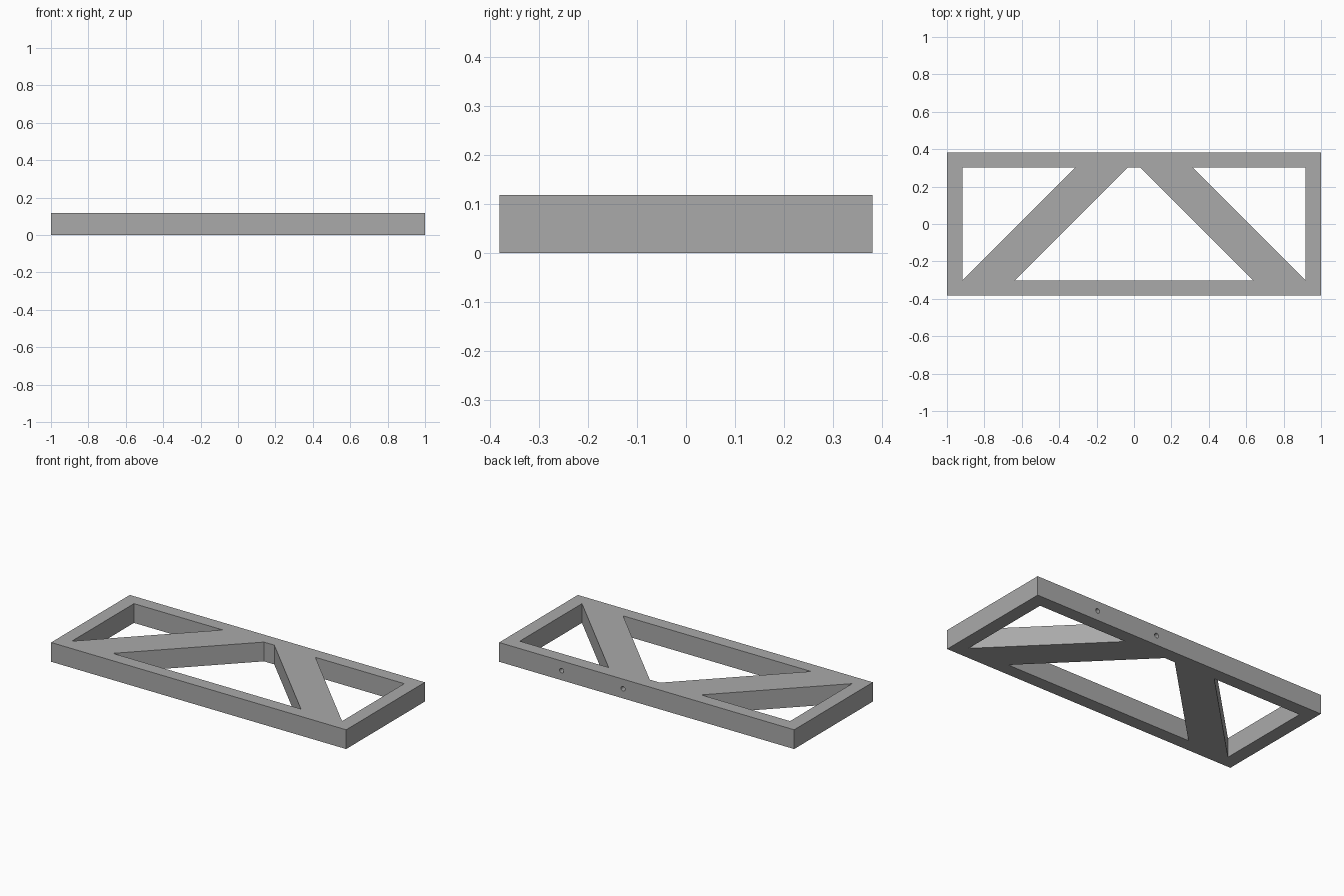
import bpy
import bmesh
from mathutils import Matrix, Vector

cube = bpy.data.objects.get("Cube")
if cube:
    bpy.data.objects.remove(cube, do_unlink=True)

HEIGHT = 0.118
HALF_X, HALF_Y = 1.0, 0.381
INNER_X, INNER_Y = 0.916, 0.301
HOLE_RADIUS, HOLE_DEPTH = 0.014, 0.05

grey = bpy.data.materials.new("plain grey")
grey.use_nodes = True
colour = (0.4, 0.4, 0.4, 1)
grey.diffuse_color = colour
grey.node_tree.nodes["Principled BSDF"].inputs["Base Color"].default_value = colour


def add_object(name, bm):
    bmesh.ops.recalc_face_normals(bm, faces=bm.faces)
    mesh = bpy.data.meshes.new(name)
    bm.to_mesh(mesh)
    bm.free()
    mesh.materials.append(grey)
    obj = bpy.data.objects.new(name, mesh)
    bpy.context.collection.objects.link(obj)
    return obj


def prism(name, outline, bottom, top):
    """Extrude a flat outline straight up."""
    bm = bmesh.new()
    face = bm.faces.new([bm.verts.new((x, y, bottom)) for x, y in outline])
    out = bmesh.ops.extrude_face_region(bm, geom=[face])
    verts = [v for v in out["geom"] if isinstance(v, bmesh.types.BMVert)]
    bmesh.ops.translate(bm, verts=verts, vec=Vector((0, 0, top - bottom)))
    return add_object(name, bm)


def drill(name, x):
    """Round blind hole bored into the back edge."""
    bm = bmesh.new()
    place = Matrix.Translation((x, HALF_Y, HEIGHT / 2)) @ Matrix.Rotation(1.5708, 4, "X")
    bmesh.ops.create_cone(bm, cap_ends=True, segments=24, radius1=HOLE_RADIUS,
                          radius2=HOLE_RADIUS, depth=2 * HOLE_DEPTH, matrix=place)
    return add_object(name, bm)


# Solid slab that becomes the braced frame
frame = prism("braced_frame", [(-HALF_X, -HALF_Y), (HALF_X, -HALF_Y),
                               (HALF_X, HALF_Y), (-HALF_X, HALF_Y)], 0, HEIGHT)

# Openings between the rails and the 45 degree braces
cutters = []
for side, sign in (("left", 1), ("right", -1)):
    corner = [(INNER_X, INNER_Y), (INNER_X, -INNER_Y), (INNER_X - 2 * INNER_Y, INNER_Y)]
    cutters.append(prism(side + "_opening", [(sign * x, y) for x, y in corner], -0.1, 0.3))
short, wide = 0.035, 0.035 + 2 * INNER_Y
cutters.append(prism("middle_opening", [(-wide, -INNER_Y), (wide, -INNER_Y),
                                        (short, INNER_Y), (-short, INNER_Y)], -0.1, 0.3))

# Two screw holes in the back edge
cutters += [drill("outer_hole", 0.576), drill("inner_hole", 0.16)]

# Cut everything out, then discard the cutters
bpy.context.view_layer.objects.active = frame
frame.select_set(True)
for cutter in cutters:
    cutter.hide_render = True
    cut = frame.modifiers.new(cutter.name, "BOOLEAN")
    cut.operation = "DIFFERENCE"
    cut.solver = "EXACT"
    cut.object = cutter
    bpy.ops.object.modifier_apply(modifier=cut.name)
    bpy.data.objects.remove(cutter, do_unlink=True)
